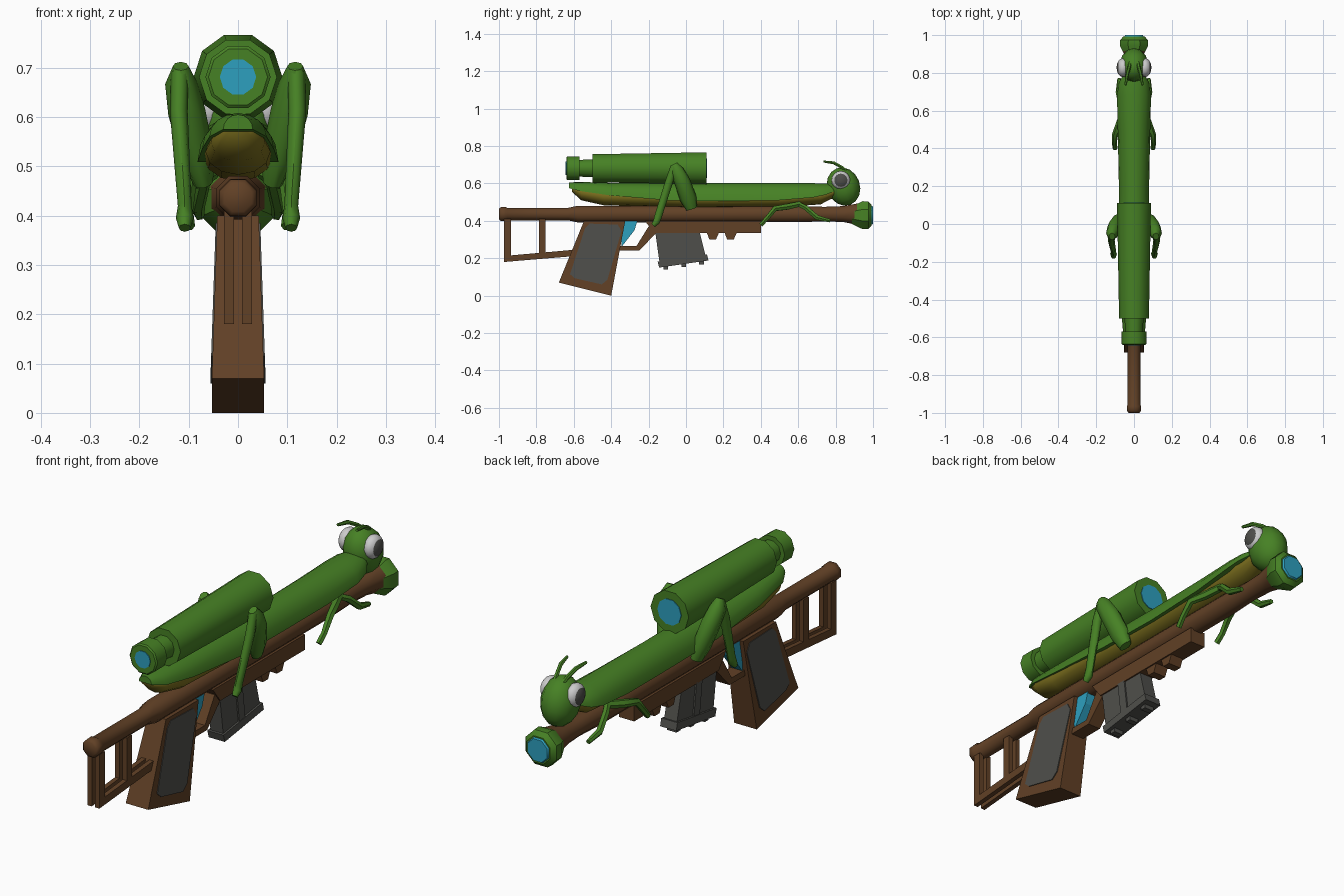
import bpy, bmesh
from math import pi, cos, sin, radians
from mathutils import Vector, Matrix

cube = bpy.data.objects.get("Cube")
if cube:
    bpy.data.objects.remove(cube, do_unlink=True)


def material(name, r, g, b):
    m = bpy.data.materials.new(name)
    m.use_nodes = True
    m.diffuse_color = (r, g, b, 1)
    m.node_tree.nodes["Principled BSDF"].inputs["Base Color"].default_value = (r, g, b, 1)
    return m


GREEN = material("leaf green", .062, .22, .018)
YELLOW = material("belly olive", .19, .15, .012)
BROWN = material("wood brown", .12, .052, .019)
GREY = material("dark grey", .078, .078, .07)
BLUE = material("lens blue", .027, .35, .52)
WHITE = material("eye white", .6, .6, .6)
Y = Vector((0, 1, 0))


def finish(name, bm, mats, angle):
    bmesh.ops.recalc_face_normals(bm, faces=bm.faces[:])
    mesh = bpy.data.meshes.new(name)
    bm.to_mesh(mesh)
    bm.free()
    for m in mats:
        mesh.materials.append(m)
    ob = bpy.data.objects.new(name, mesh)
    bpy.context.collection.objects.link(ob)
    bpy.ops.object.select_all(action='DESELECT')
    ob.select_set(True)
    bpy.context.view_layer.objects.active = ob
    bpy.ops.object.shade_smooth_by_angle(angle=radians(angle))
    return ob


def tube(name, rings, mat, n=8, angle=50, axis=None, dome=False, turn=0.0):
    """Skin rings of (x, y, z, side radius, up radius) along a path."""
    bm = bmesh.new()
    pts = [Vector(r[:3]) for r in rings]
    loops = []
    for i, r in enumerate(rings):
        d = axis or (pts[min(i + 1, len(pts) - 1)] - pts[max(i - 1, 0)]).normalized()
        side = Vector((1, 0, 0))
        side = (side - d * side.dot(d)).normalized()
        up = side.cross(d)
        sweep = [pi * k / n for k in range(n + 1)] if dome else [2 * pi * (k + turn) / n for k in range(n)]
        loops.append([bm.verts.new(pts[i] + side * cos(a) * r[3] + up * sin(a) * r[-1]) for a in sweep])
    for a, b in zip(loops, loops[1:]):
        for k in range(len(a)):
            j = (k + 1) % len(a)
            bm.faces.new((a[k], a[j], b[j], b[k]))
    bm.faces.new(loops[0])
    bm.faces.new(loops[-1])
    return finish(name, bm, [mat], angle)


def lathe(name, z, profile, mat, n=10, turn=0.0, angle=40):
    """Round part along y from (y, radius) pairs."""
    return tube(name, [(0, y, z, r) for y, r in profile], mat, n, angle, Y, turn=turn)


def prism(name, outline, low, high, mat):
    """Extrude a (y, z) outline between two x positions, numbers or functions of z."""
    bm = bmesh.new()
    at = lambda x, z: x(z) if callable(x) else x
    a = [bm.verts.new((at(low, z), y, z)) for y, z in outline]
    b = [bm.verts.new((at(high, z), y, z)) for y, z in outline]
    for k in range(len(a)):
        j = (k + 1) % len(a)
        bm.faces.new((a[k], a[j], b[j], b[k]))
    bm.faces.new(a)
    bm.faces.new(b)
    return finish(name, bm, [mat], 20)


def ball(name, center, size, mats, tilt=0.0, pole_x=False, rule=None, seg=12, rings=8):
    bm = bmesh.new()
    bmesh.ops.create_uvsphere(bm, u_segments=seg, v_segments=rings, radius=1)
    if pole_x:
        bmesh.ops.rotate(bm, verts=bm.verts[:], matrix=Matrix.Rotation(pi / 2, 3, 'Y'))
    if rule:
        for f in bm.faces:
            f.material_index = int(rule(f.calc_center_median()))
    bmesh.ops.scale(bm, verts=bm.verts[:], vec=size)
    bmesh.ops.rotate(bm, verts=bm.verts[:], matrix=Matrix.Rotation(tilt, 3, 'X'))
    bmesh.ops.translate(bm, verts=bm.verts[:], vec=center)
    return finish(name, bm, mats, 60)


def box(y0, y1, z0, z1):
    return [(y0, z0), (y1, z0), (y1, z1), (y0, z1)]


# Barrel with stock tube and flared muzzle
lathe("barrel", .436, [(-1, .03), (-.99, .04), (-.965, .041), (-.955, .036), (-.63, .036), (-.58, .048),
                       (.6, .047), (.74, .042), (.84, .046), (.92, .062)], BROWN, 8, .5, 50)
lathe("muzzle", .43, [(.885, .05), (.945, .081), (.975, .079), (.993, .06)], GREEN, 8, .5)
lathe("muzzle_glass", .43, [(.99, .056), (1, .05)], BLUE, 8, .5)

# Receiver rail, its teeth and trigger parts
prism("receiver", [(-.22, .4), (-.17, .335), (.4, .335), (.4, .4)], -.036, .036, BROWN)
for i, y in enumerate((.11, .205)):
    prism(f"rail_tooth_{i + 1}", [(y, .34), (y + .015, .3), (y + .05, .3), (y + .068, .34)], -.03, .03, BROWN)
prism("trigger_guard", [(-.38, .24), (-.25, .24), (-.16, .335), (-.16, .37), (-.2, .37), (-.265, .265),
                        (-.38, .265)], -.03, .03, BROWN)
prism("trigger", [(-.35, .4), (-.345, .26), (-.275, .35), (-.26, .4)], -.025, .025, BLUE)


# Grip with side panels
def grip_width(z):
    return .053 - .011 * min(max(z - .07, 0) / .32, 1)


prism("grip", [(-.68, .07), (-.4, 0), (-.325, .4), (-.545, .4)],
      lambda z: -grip_width(z), grip_width, BROWN)
panel = [(-.62, .115), (-.595, .093), (-.45, .06), (-.42, .085), (-.345, .345), (-.365, .38), (-.515, .385), (-.54, .36)]
for side, s in (("left", 1), ("right", -1)):
    prism(side + "_grip_panel", panel, lambda z: s * (grip_width(z) - .002),
          lambda z: s * (grip_width(z) + .003), GREY)

    # Open stock frame
    x0, x1 = s * .008, s * .028
    prism(side + "_stock_end_post", box(-.972, -.936, .185, .41), x0, x1, BROWN)
    prism(side + "_stock_middle_post", box(-.787, -.752, .21, .41), x0, x1, BROWN)
    prism(side + "_stock_lower_bar", [(-.972, .18), (-.59, .212), (-.59, .246), (-.972, .212)], x0, x1, BROWN)

# Magazine
prism("magazine", [(-.165, .345), (-.14, .165), (.108, .2), (.072, .345)], -.03, .03, GREY)
prism("magazine_lip", [(-.152, .182), (-.143, .15), (.12, .188), (.112, .22)], -.038, .038, GREY)
for i, y in enumerate((-.12, -.025, .07)):
    z = .153 + (y + .143) * .145
    prism(f"magazine_stud_{i + 1}", box(y, y + .025, z - .017, z + .01), -.022, .022, GREY)
for side, s in (("left", 1), ("right", -1)):
    prism(side + "_magazine_rib", [(-.06, .34), (-.04, .18), (.0, .185), (-.02, .34)], s * .029, s * .036, GREY)

# Insect body: olive belly under a domed green back
tube("belly", [(0, -.61, .57, .03, .015), (0, -.56, .55, .055, .04), (0, -.44, .53, .066, .047),
               (0, 0, .52, .07, .05), (0, .5, .522, .072, .05), (0, .72, .535, .07, .047),
               (0, .8, .56, .05, .03)], YELLOW, 12, 60, Y)
tube("back", [(0, -.625, .575, .03, .03), (0, -.57, .56, .058, .048), (0, -.4, .535, .073, .068),
              (0, -.1, .51, .082, .092), (0, .2, .505, .08, .097), (0, .5, .51, .086, .092),
              (0, .68, .525, .09, .076), (0, .75, .54, .08, .06), (0, .8, .56, .05, .035)],
     GREEN, 8, 40, Y, dome=True)

# Scope
lathe("scope", .681, [(-.64, .06), (-.635, .066), (-.57, .066), (-.57, .047), (-.5, .05), (-.5, .079), (.02, .088),
                      (.11, .09)], GREEN)
lathe("eyepiece_glass", .681, [(-.643, .037), (-.635, .037)], BLUE)
lathe("front_glass", .681, [(.105, .056), (.113, .056)], BLUE)

# Head
ball("head", (0, .842, .583), (.076, .088, .104), [GREEN], tilt=.35)

for side, s in (("left", 1), ("right", -1)):
    # Eyes with the pupil on the outward cap
    ball(side + "_eye", (s * .058, .828, .617), (.034, .05, .05), [WHITE, GREY],
         pole_x=True, rule=lambda c: abs(c.x) > .74, seg=16, rings=12)
    tube(side + "_antenna", [(s * .018, .865, .66, .009), (s * .024, .835, .685, .009), (s * .036, .79, .71, .009),
                             (s * .045, .735, .717, .006)], GREEN, 6)

    # Hind legs folded up beside the scope
    tube(side + "_hind_thigh", [(s * .07, .03, .465, .02, .03), (s * .082, .012, .52, .034, .045),
                                (s * .104, -.02, .61, .038, .043), (s * .116, -.05, .67, .032, .036),
                                (s * .116, -.066, .703, .016, .02)], GREEN, 8, 60)
    tube(side + "_hind_shin", [(s * .118, -.065, .69, .018, .018), (s * .12, -.09, .61, .018, .021),
                               (s * .108, -.15, .42, .014, .02), (s * .108, -.158, .395, .018, .018),
                               (s * .108, -.175, .375, .012, .012)], GREEN, 8, 50)

    # Middle and front legs gripping the barrel
    tube(side + "_middle_leg", [(s * .05, .61, .49, .016), (s * .075, .54, .475, .018), (s * .1, .475, .465, .016),
                                (s * .104, .43, .41, .013), (s * .1, .4, .378, .013)], GREEN, 6)
    tube(side + "_front_leg", [(s * .05, .6, .49, .014), (s * .07, .64, .47, .015), (s * .082, .7, .418, .015),
                               (s * .078, .77, .4, .01)], GREEN, 6)
